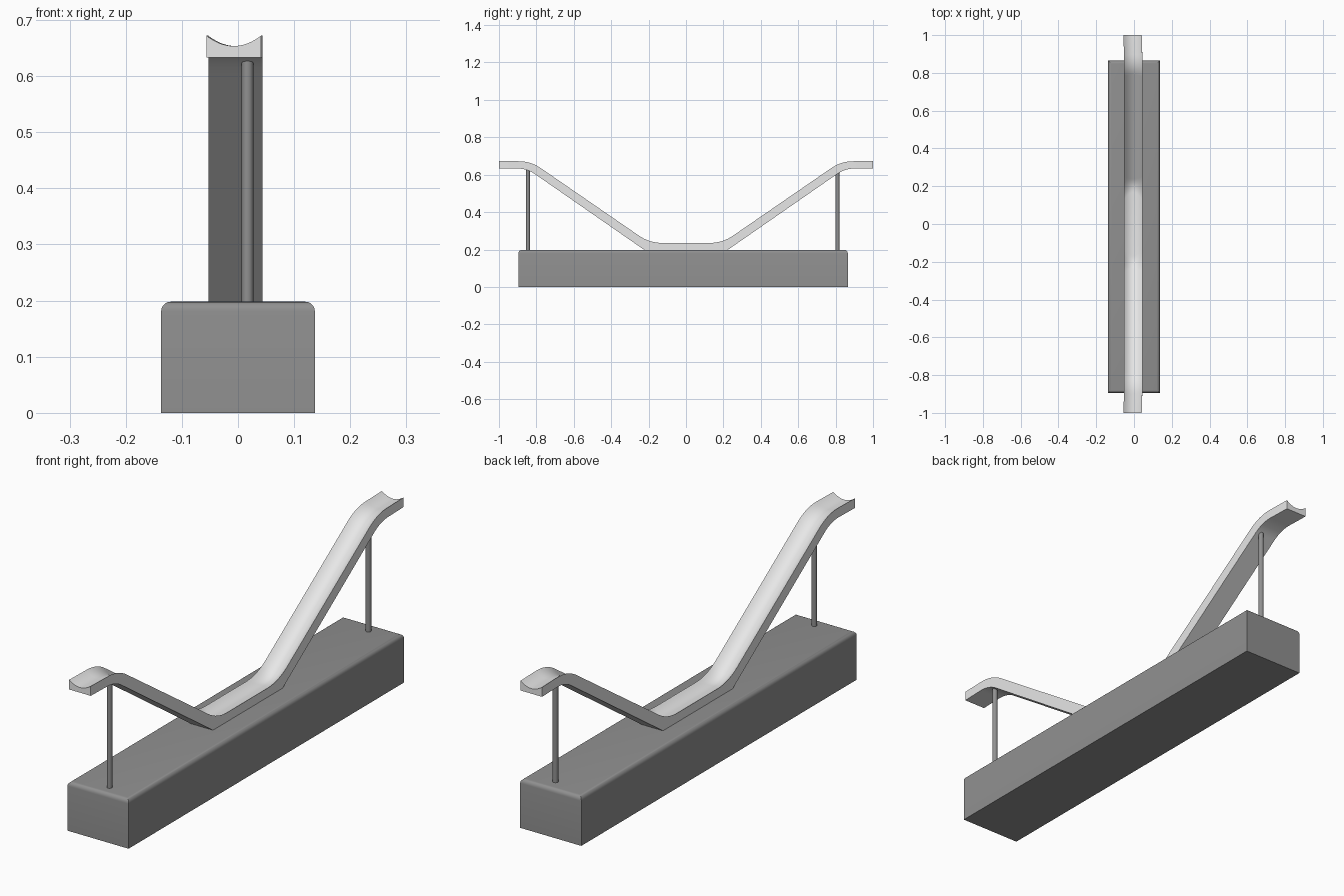
import bpy, bmesh, math
from mathutils import Vector

cube = bpy.data.objects.get("Cube")
if cube:
    bpy.data.objects.remove(cube, do_unlink=True)


def material(name, value):
    mat = bpy.data.materials.new(name)
    mat.use_nodes = True
    colour = (value, value, value, 1)
    mat.diffuse_color = colour
    mat.node_tree.nodes["Principled BSDF"].inputs["Base Color"].default_value = colour
    return mat


light_grey = material("light grey", 0.8)
dark_grey = material("dark grey", 0.28)


def finish(bm, name, mat):
    bmesh.ops.recalc_face_normals(bm, faces=bm.faces)
    mesh = bpy.data.meshes.new(name)
    bm.to_mesh(mesh)
    bm.free()
    obj = bpy.data.objects.new(name, mesh)
    bpy.context.collection.objects.link(obj)
    mesh.materials.append(mat)
    bpy.ops.object.select_all(action='DESELECT')
    obj.select_set(True)
    bpy.context.view_layer.objects.active = obj
    bpy.ops.object.shade_smooth_by_angle(angle=math.radians(32))
    return obj


def fillet(before, corner, after, length, steps=8):
    """Round a corner with a quadratic curve."""
    a = corner + (before - corner).normalized() * length
    b = corner + (after - corner).normalized() * length
    return [a.lerp(corner, i / steps).lerp(corner.lerp(b, i / steps), i / steps)
            for i in range(steps + 1)]


def side_profile(low, high, low_round, high_round):
    """Path in (y, z) from front end to back end, mirrored about the middle."""
    mid, end = Vector((0, low[1])), Vector((1, high[1]))
    low, high = Vector(low), Vector(high)
    half = fillet(mid, low, high, low_round) + fillet(low, high, end, high_round) + [end]
    return [Vector((-p.x, p.y)) for p in reversed(half)] + half


# Base block with rounded upper edges
bm = bmesh.new()
bmesh.ops.create_cube(bm, size=1)
for v in bm.verts:
    v.co = (v.co.x * 0.274, v.co.y * 1.76 - 0.015, (v.co.z + 0.5) * 0.198)
top_edges = [e for e in bm.edges if all(v.co.z > 0.1 for v in e.verts)]
bmesh.ops.bevel(bm, geom=top_edges, offset=0.017, segments=5, profile=0.5, affect='EDGES')
finish(bm, "base_block", dark_grey)

# Chute: scooped section swept along the upper and lower profiles
upper = side_profile((0.195, 0.235), (0.83, 0.672), 0.07, 0.065)
lower = side_profile((0.22, 0.196), (0.85, 0.633), 0.004, 0.05)
bm = bmesh.new()
rings = []
arc = 16
for t, b in zip(upper, lower):
    shift = -0.003 if abs(t.x) > 0.95 else 0
    left, right = -0.053 + shift, 0.044 + shift
    ring = []
    for i in range(arc + 1):
        u = i / arc
        p = t.lerp(b, 0.47 * (1 - (2 * u - 1) ** 2))
        ring.append(bm.verts.new((left + (right - left) * u, p.x, p.y)))
    ring.append(bm.verts.new((right, b.x, b.y)))
    ring.append(bm.verts.new((left, b.x, b.y)))
    rings.append(ring)
for r, s in zip(rings, rings[1:]):
    n = len(r)
    for i in range(n):
        j = (i + 1) % n
        bm.faces.new((r[i], r[j], s[j], s[i]))
bm.faces.new(rings[0])
bm.faces.new(rings[-1])
finish(bm, "chute", light_grey)

# Support posts
for name, y, top in (("front_post", -0.845, 0.636), ("back_post", 0.81, 0.615)):
    bm = bmesh.new()
    bmesh.ops.create_cone(bm, cap_ends=True, segments=16, radius1=0.0105,
                          radius2=0.0105, depth=top - 0.19)
    bmesh.ops.translate(bm, verts=bm.verts, vec=(0.017, y, (top + 0.19) / 2))
    finish(bm, name, dark_grey)
